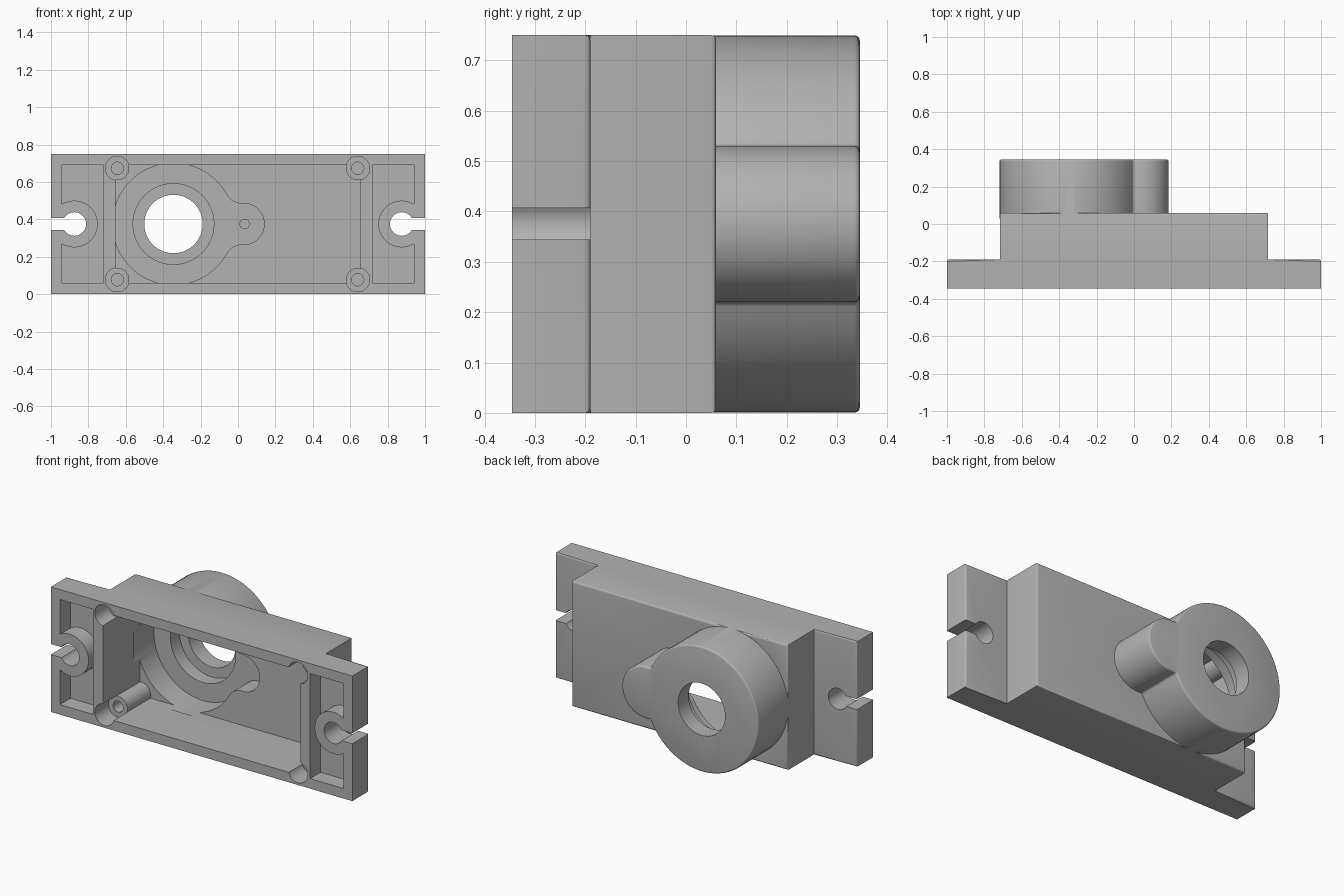
import bpy, bmesh, math
from mathutils import Vector

if "Cube" in bpy.data.objects:
    bpy.data.objects.remove(bpy.data.objects["Cube"])

FRONT, STEP, BACK, REAR = -0.345, -0.19, 0.06, 0.345
HEIGHT, MID = 0.75, 0.375
HUB_X, EAR_X = -0.345, 0.03

grey = bpy.data.materials.new("plain grey")
grey.use_nodes = True
grey.diffuse_color = (0.45, 0.45, 0.45, 1)
grey.node_tree.nodes["Principled BSDF"].inputs["Base Color"].default_value = (0.45, 0.45, 0.45, 1)


def make(name, points, push, bevel=None):
    """Extrude a closed outline by a vector; round the edges picked by a rule."""
    bm = bmesh.new()
    face = bm.faces.new([bm.verts.new(p) for p in points])
    new = bmesh.ops.extrude_face_region(bm, geom=[face])["geom"]
    bmesh.ops.translate(bm, vec=push, verts=[v for v in new if isinstance(v, bmesh.types.BMVert)])
    bmesh.ops.recalc_face_normals(bm, faces=bm.faces)
    if bevel:
        bmesh.ops.bevel(bm, geom=[e for e in bm.edges if bevel(e)], offset=0.01,
                        segments=3, profile=0.5, affect="EDGES")
    mesh = bpy.data.meshes.new(name)
    bm.to_mesh(mesh)
    bm.free()
    mesh.materials.append(grey)
    obj = bpy.data.objects.new(name, mesh)
    bpy.context.collection.objects.link(obj)
    return obj


def prism(name, outline, y0, y1, bevel=None):
    return make(name, [(x, y0, z) for x, z in outline], Vector((0, y1 - y0, 0)), bevel)


def box(name, x0, x1, z0, z1, y0, y1):
    return prism(name, [(x0, z0), (x1, z0), (x1, z1), (x0, z1)], y0, y1)


def arc(cx, cz, r, a0, a1, n):
    return [(cx + r * math.cos(a0 + (a1 - a0) * i / n),
             cz + r * math.sin(a0 + (a1 - a0) * i / n)) for i in range(n + 1)]


def cylinder(name, x, z, r, y0, y1, n=48):
    return prism(name, arc(x, z, r, 0, math.tau, n)[:-1], y0, y1)


def keyhole(big, small, fillet):
    """Round hub with a small ear on its +x side, blended by fillets."""
    fx = math.sqrt((big + fillet) ** 2 - (small + fillet) ** 2)
    fz = small + fillet
    a = math.atan2(fz, fx)
    hub = arc(HUB_X, MID, big, a, math.tau - a, 72)
    low = arc(HUB_X + fx, MID - fz, fillet, math.pi - a, math.pi / 2, 8)
    ear = arc(max(EAR_X, HUB_X + fx + 0.002), MID, small, -math.pi / 2, math.pi / 2, 32)
    high = arc(HUB_X + fx, MID + fz, fillet, -math.pi / 2, a - math.pi, 8)
    return hub + low[1:] + ear + high[:-1]


def combine(target, tool, operation="DIFFERENCE"):
    mod = target.modifiers.new("combine", "BOOLEAN")
    mod.operation, mod.solver, mod.object = operation, "EXACT", tool
    bpy.context.view_layer.objects.active = target
    bpy.ops.object.modifier_apply(modifier=mod.name)
    bpy.data.objects.remove(tool)


# Stepped body: wide flange in front, narrower box behind
def body_edge(e):
    a, b = (v.co for v in e.verts)
    if min(a.y, b.y) < STEP - 0.01:
        return False
    if abs(a.y - b.y) < 1e-4:
        inner_corner = abs(a.y - STEP) < 1e-4 and abs(abs(a.x) - 0.717) < 1e-3
        return not (inner_corner and abs(a.z - b.z) > 0.1)
    return False


side = [(1, FRONT), (1, STEP), (0.717, STEP), (0.717, BACK)]
profile = side + [(-x, y) for x, y in reversed(side)]
body = make("mounting_housing", [(x, y, 0) for x, y in profile], Vector((0, 0, HEIGHT)), body_edge)

# Round rear hub with ear
hub = prism("rear_hub", keyhole(0.3745, 0.155, 0.015), 0.03, REAR,
            lambda e: all(v.co.y > REAR - 0.001 for v in e.verts))
combine(body, hub, "UNION")

# Main cavity
combine(body, box("cavity", -0.655, 0.655, 0.06, 0.69, FRONT - 0.1, 0.005))

# Corner screw posts, each with a recess in the rim and a pilot hole
for x in (-0.645, 0.64):
    for z in (0.077, 0.673):
        combine(body, cylinder("screw_post", x, z, 0.063, -0.25, 0.03), "UNION")
        combine(body, cylinder("post_recess", x, z, 0.064, FRONT - 0.1, -0.215))
        combine(body, cylinder("pilot_hole", x, z, 0.033, -0.3, -0.02, 24))

# Keyhole pocket, bearing seat, shaft hole and pin hole
combine(body, prism("hub_pocket", keyhole(0.325, 0.11, 0.09), -0.05, 0.16))
combine(body, cylinder("bearing_seat", HUB_X, MID, 0.216, 0.1, 0.245, 64))
combine(body, cylinder("shaft_hole", HUB_X, MID, 0.156, 0.1, REAR + 0.1, 64))
combine(body, cylinder("pin_hole", EAR_X + 0.005, MID, 0.025, 0.1, 0.25, 24))

# Flange pockets around the slotted mounting holes
for s in (-1, 1):
    pocket = box("flange_pocket", *sorted((s * 0.72, s * 0.94)), 0.06, 0.69, FRONT - 0.1, -0.245)
    combine(pocket, cylinder("hole_collar", s * 0.875, MID, 0.125, FRONT - 0.2, 0))
    combine(body, pocket)
    combine(body, cylinder("mounting_hole", s * 0.875, MID, 0.063, FRONT - 0.1, -0.1))
    combine(body, box("open_slot", *sorted((s * 0.875, s * 1.1)), 0.344, 0.407, FRONT - 0.1, -0.1))

bpy.ops.object.select_all(action="DESELECT")
body.select_set(True)
bpy.context.view_layer.objects.active = body
bpy.ops.object.shade_smooth_by_angle(angle=math.radians(32))
